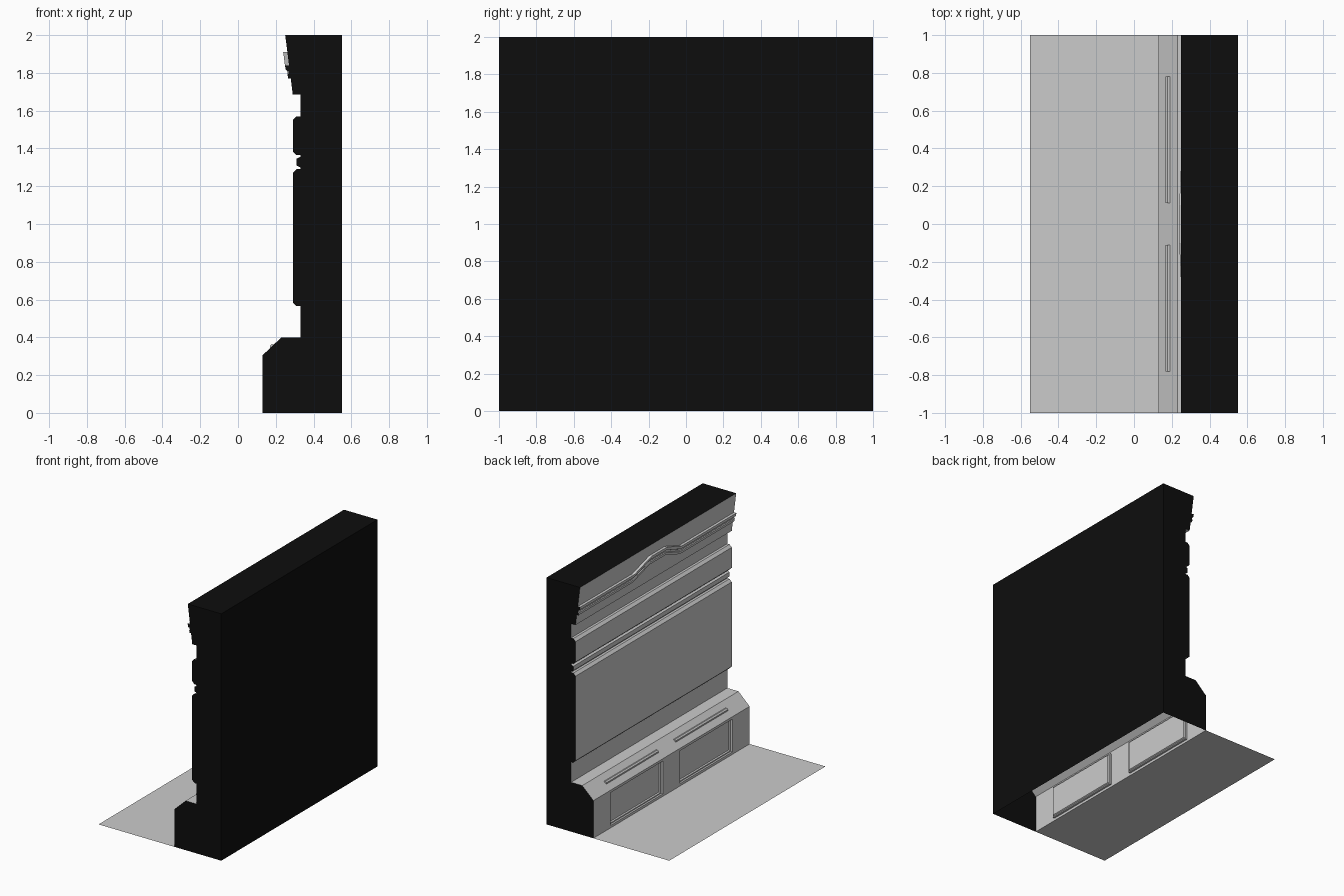
import bpy, bmesh

if "Cube" in bpy.data.objects:
    bpy.data.objects.remove(bpy.data.objects["Cube"])

black = bpy.data.materials.new("flat_black")
black.diffuse_color = (0.004, 0.004, 0.004, 1)
black.use_nodes = True
black.node_tree.nodes["Principled BSDF"].inputs["Base Color"].default_value = black.diffuse_color


def make(name, bm, all_black=False, black_ends=False):
    me = bpy.data.meshes.new(name)
    if black_ends:
        me.materials.append(None)
        me.materials.append(black)
        bm.normal_update()
        for f in bm.faces:
            if abs(f.normal.y) > 0.9:
                f.material_index = 1
    elif all_black:
        me.materials.append(black)
    bm.to_mesh(me)
    bm.free()
    ob = bpy.data.objects.new(name, me)
    bpy.context.collection.objects.link(ob)
    return ob


def sweep(bm, section, stations, closed=False):
    """Sweep an x/z section along y; stations are (y, dx, dz)."""
    rows = [[bm.verts.new((x + dx, y, z + dz)) for x, z in section]
            for y, dx, dz in stations]
    n = len(section)
    for a, b in zip(rows, rows[1:]):
        for i in range(n if closed else n - 1):
            j = (i + 1) % n
            bm.faces.new((a[i], b[i], b[j], a[j]))
    if closed:
        bm.faces.new(rows[0])
        bm.faces.new(rows[-1][::-1])
        bmesh.ops.recalc_face_normals(bm, faces=bm.faces)


# Wall profile from the top down to the top of the plinth front
profile = [(0.25, 2), (0.29, 1.685), (0.33, 1.685), (0.33, 1.57), (0.31, 1.57),
           (0.29, 1.55), (0.29, 1.385), (0.31, 1.365), (0.33, 1.365),
           (0.33, 1.355), (0.31, 1.345), (0.31, 1.31), (0.33, 1.30), (0.33, 1.29),
           (0.31, 1.29), (0.29, 1.27), (0.29, 0.585), (0.31, 0.565),
           (0.33, 0.565), (0.33, 0.40), (0.23, 0.40), (0.13, 0.305)]

# Front wall surface
bm = bmesh.new()
sweep(bm, profile, [(-1, 0, 0), (1, 0, 0)])
make("wall_front", bm)

# Plinth front with two recessed panels
bm = bmesh.new()
sweep(bm, [(0.13, z) for z in (0.305, 0.285, 0.02, 0)],
      [(y, 0, 0) for y in (-1, -0.78, -0.11, 0.11, 0.78, 1)])
panels = [f for f in bm.faces if 0.1 < f.calc_center_median().z < 0.2
          and 0.3 < abs(f.calc_center_median().y) < 0.6]
for thick, push in ((0.012, 0.015), (0.012, 0), (0.008, 0.01)):
    bmesh.ops.inset_individual(bm, faces=panels, thickness=thick)
    for f in panels:
        bmesh.ops.translate(bm, verts=f.verts, vec=(push, 0, 0))
make("plinth_panels", bm)

# Black ends, back and top; the underside stays open
bm = bmesh.new()
outline = profile + [(0.13, 0), (0.55, 0), (0.55, 2)]
ends = []
for y in (-1, 1):
    vs = [bm.verts.new((x, y, z)) for x, z in outline]
    bm.faces.new(vs if y < 0 else vs[::-1])
    ends.append(vs)
a, b = ends
for i in (-2, -1):
    bm.faces.new((a[i], b[i], b[i + 1], a[i + 1]))
make("wall_shell", bm, all_black=True)

# Grooved cornice trim that lifts in the middle
slope = -0.04 / 0.315
def on_cornice(z, out):
    return (0.25 + (z - 2) * slope - out, z)

section = [on_cornice(z, o) for z, o in
           ((1.84, -0.005), (1.84, 0.022), (1.815, 0.020), (1.81, 0.008),
            (1.795, 0.008), (1.79, 0.014), (1.77, 0.014), (1.77, -0.005))]
bm = bmesh.new()
sweep(bm, section, [(y, d * slope, d) for y, d in
                    ((-1, 0), (-0.3, 0), (-0.1, 0.07), (0.1, 0.07), (0.3, 0), (1, 0))],
      closed=True)
make("cornice_trim", bm, black_ends=True)

# Thin bars on the plinth slope
for side, sgn in (("left", 1), ("right", -1)):
    bm = bmesh.new()
    sweep(bm, [(0.17, 0.342), (0.168, 0.355), (0.178, 0.364), (0.19, 0.362)],
          [(sgn * 0.11, 0, 0), (sgn * 0.78, 0, 0)], closed=True)
    make("plinth_bar_" + side, bm)

# Floor
bm = bmesh.new()
bm.faces.new([bm.verts.new(p) for p in
              ((-0.55, -1, 0), (0.13, -1, 0), (0.13, 1, 0), (-0.55, 1, 0))])
make("floor", bm)
